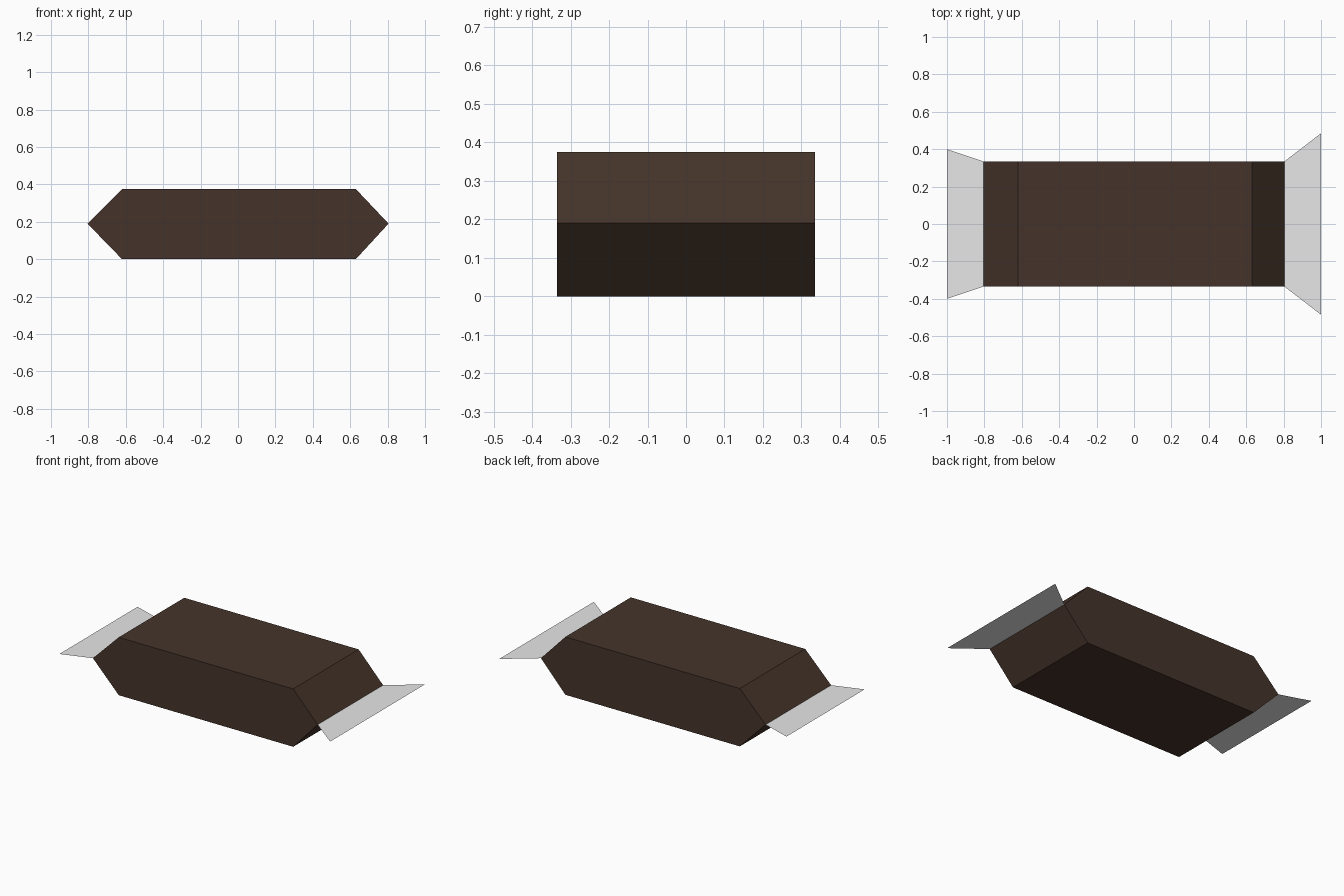
import bpy

cube = bpy.data.objects.get("Cube")
if cube:
    bpy.data.objects.remove(cube, do_unlink=True)


def make_material(name, rgb):
    mat = bpy.data.materials.new(name)
    mat.use_nodes = True
    mat.diffuse_color = (*rgb, 1)
    mat.node_tree.nodes["Principled BSDF"].inputs["Base Color"].default_value = (*rgb, 1)
    return mat


def make_object(name, verts, faces, mat):
    mesh = bpy.data.meshes.new(name)
    mesh.from_pydata(verts, [], faces)
    mesh.materials.append(mat)
    obj = bpy.data.objects.new(name, mesh)
    bpy.context.collection.objects.link(obj)
    return obj


chocolate = make_material("dark chocolate", (0.060, 0.034, 0.023))
wrapper = make_material("pale wrapper", (0.8, 0.8, 0.8))

HALF_DEPTH = 0.335
HEIGHT = 0.375
MID = 0.19
TIP = 0.805

# Candy body: a hexagonal profile extruded from front to back
profile = [(-0.62, 0), (0.63, 0), (TIP, MID), (0.63, HEIGHT), (-0.62, HEIGHT), (-TIP, MID)]
n = len(profile)
verts = [(x, y, z) for y in (-HALF_DEPTH, HALF_DEPTH) for x, z in profile]
faces = [tuple(range(n)), tuple(reversed(range(n, 2 * n)))]
faces += [(i, i + n, (i + 1) % n + n, (i + 1) % n) for i in range(n)]
make_object("candy_body", verts, faces, chocolate)

# Wrapper ends: thin flat sheets that flare outward from each tip
for name, side, flare in (("left_wrapper_end", 1, 0.485), ("right_wrapper_end", -1, 0.40)):
    corners = [(side * TIP, -HALF_DEPTH, MID), (side, -flare, MID),
               (side, flare, MID), (side * TIP, HALF_DEPTH, MID)]
    order = (0, 1, 2, 3) if side > 0 else (3, 2, 1, 0)
    make_object(name, corners, [order], wrapper)
